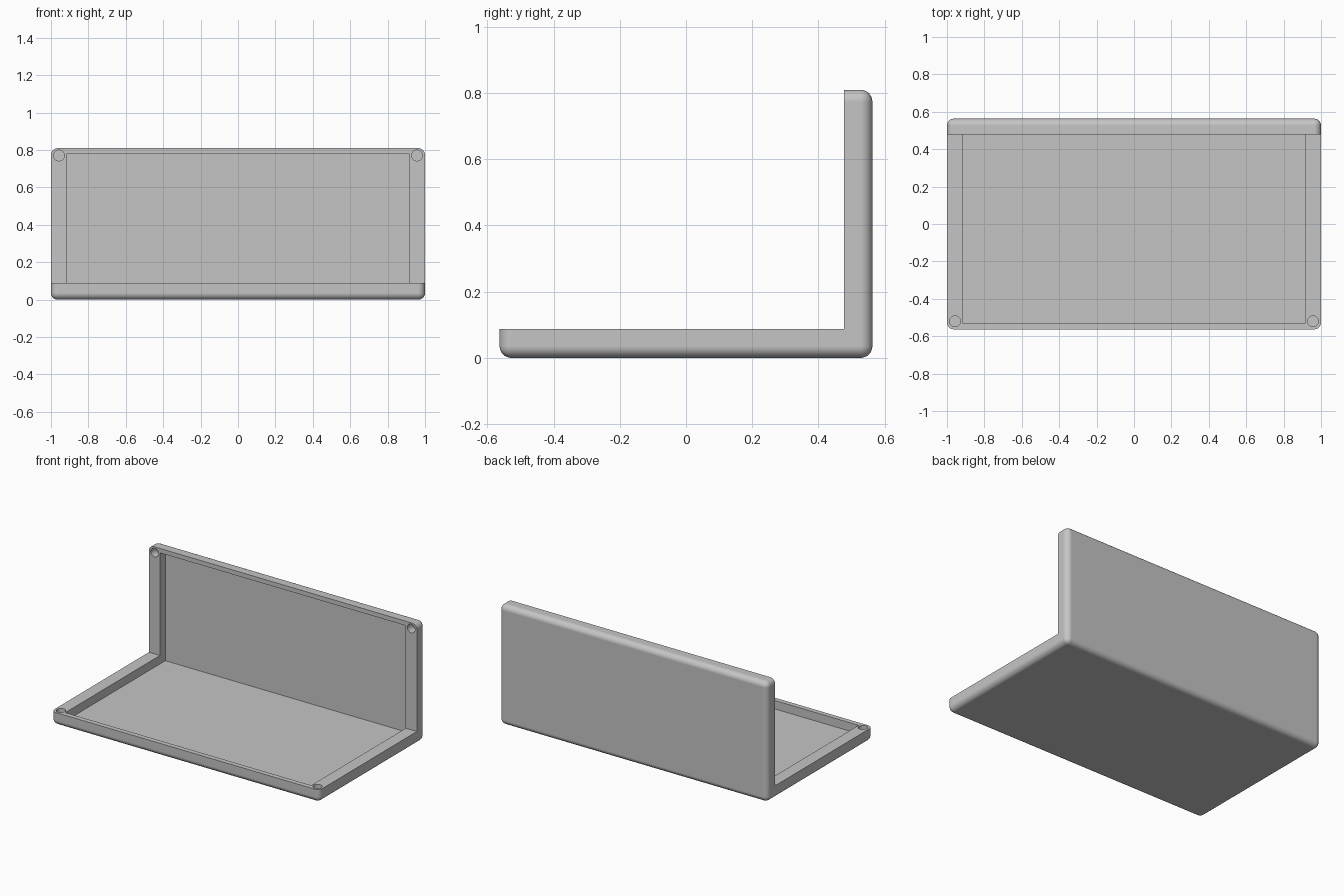
import bpy
import bmesh
from math import pi
from mathutils import Matrix, Vector

old = bpy.data.objects.get("Cube")
if old:
    bpy.data.objects.remove(old, do_unlink=True)

# Main dimensions
HALF_Y, HEIGHT = 0.563, 0.81
RIM_Z, RIM_Y = 0.088, 0.478      # floor rim height, back wall rim face
DEPTH = 0.057                    # recess and screw hole depth
ROUND = 0.036

grey = bpy.data.materials.new("plain_grey")
grey.use_nodes = True
color = (0.56, 0.56, 0.56, 1)
grey.diffuse_color = color
grey.node_tree.nodes["Principled BSDF"].inputs["Base Color"].default_value = color


def add_object(name, bm):
    mesh = bpy.data.meshes.new(name)
    bm.to_mesh(mesh)
    bm.free()
    obj = bpy.data.objects.new(name, mesh)
    bpy.context.collection.objects.link(obj)
    obj.data.materials.append(grey)
    return obj


def box(name, low, high, radius=0):
    low, high = Vector(low), Vector(high)
    bm = bmesh.new()
    bmesh.ops.create_cube(bm, size=1)
    bmesh.ops.scale(bm, vec=high - low, verts=bm.verts)
    bmesh.ops.translate(bm, vec=(low + high) / 2, verts=bm.verts)
    if radius:
        bmesh.ops.bevel(bm, geom=bm.edges[:], offset=radius, segments=8,
                        profile=0.5, affect='EDGES')
    return add_object(name, bm)


def cylinder(name, center, length, turn=0):
    bm = bmesh.new()
    matrix = Matrix.Translation(center) @ Matrix.Rotation(turn, 4, 'X')
    bmesh.ops.create_cone(bm, cap_ends=True, segments=32, radius1=0.029,
                          radius2=0.029, depth=length, matrix=matrix)
    return add_object(name, bm)


def cut(target, cutter):
    cutter.hide_render = True
    mod = target.modifiers.new("cut", 'BOOLEAN')
    mod.operation = 'DIFFERENCE'
    mod.solver = 'EXACT'
    mod.object = cutter
    bpy.context.view_layer.objects.active = target
    bpy.ops.object.modifier_apply(modifier=mod.name)
    bpy.data.objects.remove(cutter, do_unlink=True)


# Rounded block, cut down to an L-shaped shell
shell = box("enclosure_shell", (-1, -HALF_Y, 0), (1, HALF_Y, HEIGHT), ROUND)
cut(shell, box("opening_cutter", (-2, -2, RIM_Z), (2, RIM_Y, 2)))

# Shallow recess running across the floor and up the back wall
cut(shell, box("recess_cutter", (-0.917, -0.53, RIM_Z - DEPTH),
               (0.917, RIM_Y + DEPTH, 0.78)))

# Blind screw holes in the free corners of both rims
for x in (-0.957, 0.957):
    cut(shell, cylinder("floor_hole_cutter", (x, -0.52, RIM_Z), 2 * DEPTH))
    cut(shell, cylinder("wall_hole_cutter", (x, RIM_Y, 0.771), 2 * DEPTH, pi / 2))

# Smooth rounded edges, flat panels
bpy.ops.object.select_all(action='DESELECT')
shell.select_set(True)
bpy.context.view_layer.objects.active = shell
bpy.ops.object.shade_smooth_by_angle(angle=pi / 6)
weighted = shell.modifiers.new("flat_panels", 'WEIGHTED_NORMAL')
weighted.keep_sharp = True
